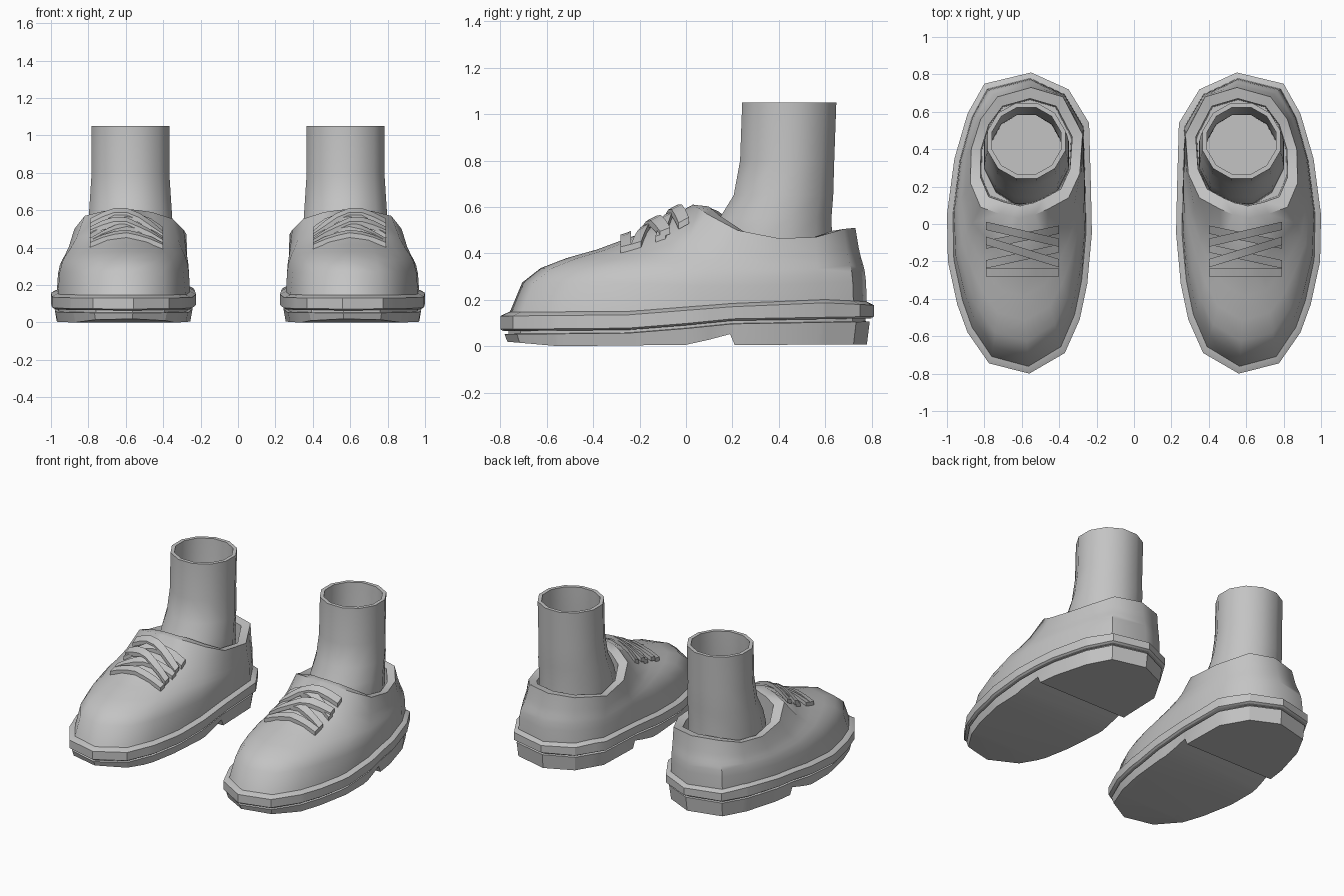
import bpy, bmesh, math
from mathutils import Vector
from mathutils.bvhtree import BVHTree

if "Cube" in bpy.data.objects:
    bpy.data.objects.remove(bpy.data.objects["Cube"])

grey = bpy.data.materials.new("plain_grey")
grey.diffuse_color = (0.55, 0.55, 0.55, 1)
grey.use_nodes = True
grey.node_tree.nodes["Principled BSDF"].inputs["Base Color"].default_value = grey.diffuse_color

# Sole outline of one shoe, heel first, going round by the outer side
OUTLINE = [(.55, .81), (.80, .75), (.89, .59), (.96, .35), (1.0, .05), (.995, -.2),
           (.945, -.43), (.89, -.58), (.775, -.745), (.56, -.80), (.37, -.69), (.29, -.51),
           (.25, -.32), (.225, -.05), (.23, .19), (.24, .54), (.35, .72)]
# Collar edge points matching the outline points
COLLAR = [(.55, .73, .51), (.73, .68, .505), (.82, .56, .47), (.87, .40, .465),
          (.875, .22, .50), (.82, .09, .57), (.72, .055, .595), (.68, .045, .60),
          (.65, .04, .605), (.615, .03, .61), (.58, .04, .605), (.53, .05, .60),
          (.46, .08, .59), (.35, .14, .555), (.29, .27, .495), (.275, .48, .47), (.38, .68, .505)]
# How the upper leans in (s) as it rises (t) from sole to collar
LEAN = [(0, 0), (.02, .06), (.08, .3), (.18, .43), (.32, .52), (.48, .595), (.7, .73), (1, 1)]


def interp(table):
    def f(y):
        if y <= table[0][0]:
            return table[0][1]
        for (a, za), (b, zb) in zip(table, table[1:]):
            if y <= b:
                return za + (zb - za) * (y - a) / (b - a)
        return table[-1][1]
    return f


welt_top = interp([(-.8, .13), (-.25, .135), (.2, .17), (.6, .187), (.8, .177)])
welt_bottom = interp([(-.8, .065), (-.25, .07), (0, .09), (.2, .11), (.8, .12)])
sole_bottom = interp([(-.8, .022), (-.55, .0), (0, .006), (.1, .028), (.19, .052), (.21, .005), (.8, .008)])


def inset(d):
    cx = .6125
    return [(cx + (x - cx) * (1 - d / .385), y * (1 - d / .8)) for x, y in OUTLINE]


def loft(rings):
    """Closed skin through rings of points, capped at both ends."""
    bm = bmesh.new()
    vs = [[bm.verts.new(p) for p in r] for r in rings]
    n = len(vs[0])
    for a, b in zip(vs, vs[1:]):
        for i in range(n):
            j = (i + 1) % n
            bm.faces.new((a[i], a[j], b[j], b[i]))
    bm.faces.new(vs[0][::-1])
    bm.faces.new(vs[-1])
    return bm


def finish(name, bm, angle=40):
    """Turn a bmesh into an object mirrored to the other foot."""
    bmesh.ops.recalc_face_normals(bm, faces=bm.faces[:])
    me = bpy.data.meshes.new(name)
    bm.to_mesh(me)
    bm.free()
    me.materials.append(grey)
    ob = bpy.data.objects.new(name, me)
    bpy.context.collection.objects.link(ob)
    bpy.ops.object.select_all(action='DESELECT')
    ob.select_set(True)
    bpy.context.view_layer.objects.active = ob
    bpy.ops.object.shade_smooth_by_angle(angle=math.radians(angle))
    ob.modifiers.new("other_foot", 'MIRROR').use_mirror_merge = False
    return ob


def slab(name, layers):
    """Outline-shaped layers of (inset, height function of y)."""
    bm = loft([[(x, y, k) for x, y in inset(d)] for k, (d, f) in enumerate(layers)])
    for cut in (-.55, -.25, 0, .1, .19, .21, .6):
        bmesh.ops.bisect_plane(bm, geom=bm.verts[:] + bm.edges[:] + bm.faces[:],
                               plane_co=(0, cut, 0), plane_no=(0, 1, 0))
    for v in bm.verts:
        v.co.z = layers[round(v.co.z)][1](v.co.y)
    return finish(name, bm, 30)


# Sole with raised heel block and a groove under the welt
slab("sole", [(.03, sole_bottom),
              (.018, lambda y: welt_bottom(y) - .014),
              (.035, lambda y: welt_bottom(y) - .012),
              (.035, lambda y: welt_bottom(y) + .01)])

# Welt band around the shoe
slab("welt", [(.012, welt_bottom),
              (0, lambda y: welt_bottom(y) + .008),
              (0, welt_top),
              (.035, lambda y: welt_top(y) + .016)])

# Upper with collar rim and hollow opening
base = [Vector((x, y, welt_top(y))) for x, y in inset(.03)]
collar = [Vector(c) for c in COLLAR]
rings = []
for s, t in LEAN:
    rings.append([(b.x + (c.x - b.x) * s, b.y + (c.y - b.y) * s, b.z + (c.z - b.z) * t)
                  for b, c in zip(base, collar)])
mid = Vector((.58, .40, 0))


def shrink(k, z):
    return [(mid.x + (c.x - mid.x) * k, mid.y + (c.y - mid.y) * k, z(c)) for c in collar]


rings.append(shrink(.82, lambda c: c.z - .008))
rings.append(shrink(.80, lambda c: .27))
bm = loft(rings)
surface = BVHTree.FromBMesh(bm)
finish("upper", bm, 45)

# Ankle tube: height, y centre, x radius, y radius
ANKLE = [(.2, .36, .235, .27), (.45, .37, .235, .27), (.55, .385, .232, .25), (.65, .42, .225, .222),
         (.8, .436, .215, .21), (1.05, .445, .215, .21), (1.05, .445, .19, .185),
         (.8, .436, .19, .185), (.5, .40, .19, .19), (.3, .39, .19, .2)]
finish("ankle", loft([[(.575 + rx * math.cos(a), yc + ry * math.sin(a), z)
                       for a in [math.tau * (i + .5) / 12 for i in range(12)]]
                      for z, yc, rx, ry in ANKLE]), 40)

# Laces: flat straps crossing the front, laid on the upper
LACES = [(-.26, -.26, .012), (-.13, -.215, .012), (-.21, -.09, .026),
         (-.03, -.11, .012), (-.10, -.01, .026)]
bm = bmesh.new()
for y0, y1, lift in LACES:
    prev = first = None
    for i in range(7):
        u = i / 6
        x, y = .40 + .39 * u, y0 + (y1 - y0) * u
        sect = []
        for dy in (-.022, .022):
            hit = surface.ray_cast(Vector((x, y + dy, 2)), Vector((0, 0, -1)))[0]
            z = hit.z if hit else .5
            sect.append((x, y + dy, z))
        (lx, ly, lz), (hx, hy, hz) = sect
        pts = [(lx, ly, lz + lift - .014), (hx, hy, hz + lift - .014),
               (hx, hy, hz + lift + .014), (lx, ly, lz + lift + .014)]
        cur = [bm.verts.new(p) for p in pts]
        if prev:
            for k in range(4):
                m = (k + 1) % 4
                bm.faces.new((prev[k], prev[m], cur[m], cur[k]))
        else:
            bm.faces.new(cur)
        prev = cur
    bm.faces.new(prev[::-1])
finish("laces", bm, 30)
